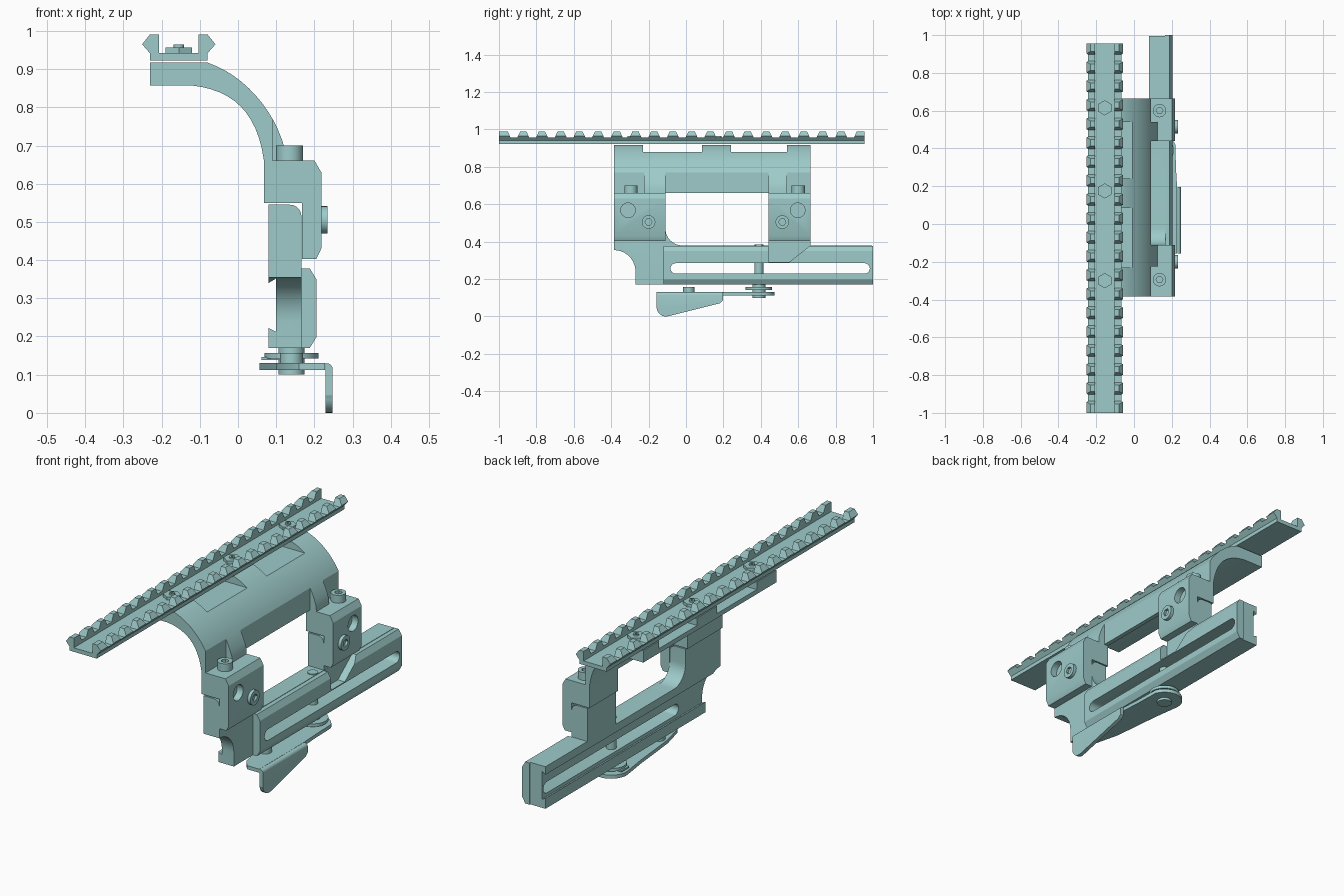
import bpy, bmesh, math
from mathutils import Vector

if "Cube" in bpy.data.objects:
    bpy.data.objects.remove(bpy.data.objects["Cube"])

mat = bpy.data.materials.new("pale_teal")
mat.diffuse_color = (0.34, 0.60, 0.59, 1)
mat.use_nodes = True
mat.node_tree.nodes["Principled BSDF"].inputs["Base Color"].default_value = mat.diffuse_color


def place(axis, p, d):
    """2D point p on the plane across the axis, at depth d."""
    return {"x": (d, p[0], p[1]), "y": (p[0], d, p[1]), "z": (p[0], p[1], d)}[axis]


def prism(name, pts, axis, a, b):
    bm = bmesh.new()
    lo = [bm.verts.new(place(axis, p, a)) for p in pts]
    hi = [bm.verts.new(place(axis, p, b)) for p in pts]
    bm.faces.new(lo)
    bm.faces.new(hi)
    n = len(pts)
    for i in range(n):
        j = (i + 1) % n
        bm.faces.new((lo[i], lo[j], hi[j], hi[i]))
    bmesh.ops.recalc_face_normals(bm, faces=bm.faces)
    me = bpy.data.meshes.new(name)
    bm.to_mesh(me)
    bm.free()
    me.materials.append(mat)
    ob = bpy.data.objects.new(name, me)
    bpy.context.collection.objects.link(ob)
    return ob


def arc(cx, cy, r, a0, a1, n=10):
    return [(cx + r * math.cos(math.radians(a0 + (a1 - a0) * i / n)),
             cy + r * math.sin(math.radians(a0 + (a1 - a0) * i / n))) for i in range(n + 1)]


def disc(name, c, r, axis, a, b, n=32, turn=0):
    return prism(name, arc(c[0], c[1], r, turn, turn + 360, n)[:-1], axis, a, b)


def rect(x0, x1, y0, y1):
    return [(x0, y0), (x1, y0), (x1, y1), (x0, y1)]


def cut(ob, cutter):
    mod = ob.modifiers.new("cut", "BOOLEAN")
    mod.operation, mod.solver, mod.object = "DIFFERENCE", "EXACT", cutter
    bpy.context.view_layer.objects.active = ob
    bpy.ops.object.modifier_apply(modifier=mod.name)
    bpy.data.objects.remove(cutter)


def bezier(p0, p1, p2, p3, n=12):
    out = []
    for i in range(n + 1):
        t = i / n
        s = 1 - t
        out.append(tuple(s**3 * a + 3 * s * s * t * b + 3 * s * t * t * c + t**3 * d
                         for a, b, c, d in zip(p0, p1, p2, p3)))
    return out


# Toothed top rail
RX = -0.155
half = [(0.075, 0.922), (0.075, 0.941), (0.096, 0.965), (0.076, 0.99), (0.052, 0.99), (0.052, 0.942)]
rail = prism("top_rail", [(RX + x, z) for x, z in half] + [(RX - x, z) for x, z in reversed(half)],
             "y", -1.0, 0.955)
for i in range(19):
    y = -0.92 + 0.1 * i
    cut(rail, prism("slot", [(y - 0.018, 0.957), (y + 0.018, 0.957), (y + 0.036, 0.995), (y - 0.036, 0.995)],
                    "x", -0.4, 0.1))

# Hex screws in the rail channel
for y in (-0.3, 0.175, 0.615):
    disc("rail_screw_hex", (RX, y), 0.04, "z", 0.935, 0.957, 6, 30)
    pin = disc("rail_screw_tip", (RX, y), 0.014, "z", 0.95, 0.964, 20)
    cut(pin, disc("socket", (RX, y), 0.007, "z", 0.958, 0.97, 6))

# Curved arm, flattened on its outer side
outer = bezier((-0.08, 0.917), (0.015, 0.885), (0.095, 0.795), (0.123, 0.69))
inner = bezier((0.068, 0.66), (0.05, 0.79), (-0.015, 0.845), (-0.12, 0.857))
arm = prism("curved_arm", [(-0.23, 0.857), (-0.23, 0.917)] + outer + [(0.125, 0.66)] + inner,
            "y", -0.385, 0.665)
for y0, y1 in ((-0.23, 0.085), (0.24, 0.54)):
    cut(arm, prism("pocket", rect(-0.3, 0.05, 0.88, 0.95), "y", y0, y1))
for y0, y1 in ((-0.5, -0.225), (-0.11, 0.44), (0.54, 0.8)):
    cut(arm, prism("flat", rect(0.09, 0.2, 0.6, 0.9), "y", y0, y1))

# Clamp blocks with their screws
block = [(0.068, 0.661), (0.2, 0.661), (0.218, 0.63), (0.218, 0.43), (0.205, 0.403),
         (0.167, 0.403), (0.167, 0.55), (0.068, 0.55)]
for y0, y1, hole_y, side_y, top_y in ((-0.385, -0.11, -0.31, -0.2, -0.295),
                                      (0.44, 0.665, 0.597, 0.515, 0.6)):
    clamp = prism("clamp_block", block, "y", y0, y1)
    cut(clamp, disc("hole", (hole_y, 0.568), 0.039, "x", 0.185, 0.3))
    top = disc("clamp_top_screw", (0.135, top_y), 0.035, "z", 0.65, 0.7)
    cut(top, disc("socket", (0.135, top_y), 0.018, "z", 0.68, 0.75, 6))
    side = disc("clamp_side_screw", (side_y, 0.505), 0.036, "x", 0.21, 0.234)
    cut(side, disc("socket", (side_y, 0.505), 0.019, "x", 0.222, 0.3, 6))

# Base plate with two posts and a dovetail groove at the back
outline = ([(-0.385, 0.545), (-0.385, 0.355)] + arc(-0.385, 0.24, 0.115, 90, 0)
           + [(-0.27, 0.17), (0.995, 0.17), (0.995, 0.38), (0.665, 0.38), (0.665, 0.545), (0.44, 0.545),
              (0.44, 0.38)] + arc(-0.02, 0.47, 0.09, 270, 180) + [(-0.11, 0.545)])
base = prism("base_plate", outline, "x", 0.08, 0.166)
bm = bmesh.new()
bm.from_mesh(base.data)
edges = [e for e in bm.edges if all(v.co.x > 0.16 and v.co.z > 0.54 for v in e.verts)]
bmesh.ops.bevel(bm, geom=edges, offset=0.03, segments=5, profile=0.5, affect="EDGES")
bm.to_mesh(base.data)
bm.free()
cut(base, prism("groove", [(0.05, 0.34), (0.08, 0.34), (0.1, 0.352), (0.1, 0.212), (0.08, 0.222), (0.05, 0.222)],
                "y", -0.6, 1.2))

# Front jaw bar with a notch by the far post
jaw = prism("jaw_bar", [(0.165, 0.378), (0.188, 0.378), (0.205, 0.35), (0.205, 0.198), (0.188, 0.17),
                        (0.165, 0.17)], "y", -0.12, 1.0)
cut(jaw, prism("notch", [(0.44, 0.4), (0.44, 0.29), (0.55, 0.29), (0.665, 0.38), (0.665, 0.4)],
               "x", 0.167, 0.3))

# Long slot through base and jaw
for ob in (base, jaw):
    slot = arc(0.955, 0.257, 0.028, -90, 90, 8) + arc(-0.055, 0.257, 0.028, 90, 270, 8)
    cut(ob, prism("long_slot", slot, "x", 0.0, 0.3))

# Pivot rod, washers and nut
P = (0.14, 0.39)
disc("pivot_rod", P, 0.024, "z", 0.105, 0.384)
disc("pivot_collar", P, 0.034, "z", 0.1, 0.172)
disc("pivot_washer", P, 0.071, "z", 0.142, 0.157)
prism("spring_tab", rect(0.062, 0.13, 0.36, 0.42), "z", 0.138, 0.146)
disc("lever_stud", (0.14, 0.015), 0.03, "z", 0.12, 0.157)

# Lever plate bent down into a handle
prism("lever_plate", arc(0.14, 0.39, 0.084, 20, 190, 16)
      + [(0.075, 0.25), (0.10, 0.0), (0.13, -0.12), (0.16, -0.157), (0.228, -0.157), (0.228, 0.195),
         (0.222, 0.3)], "z", 0.112, 0.13)
handle = prism("lever_handle", [(-0.157, 0.13), (-0.157, 0.045)] + arc(-0.108, 0.049, 0.049, 185, 285, 8)
               + [(0.18, 0.07), (0.197, 0.085), (0.197, 0.13)], "x", 0.229, 0.248)
bm = bmesh.new()
bm.from_mesh(handle.data)
edges = [e for e in bm.edges if all(v.co.x > 0.24 and v.co.z > 0.125 for v in e.verts)]
bmesh.ops.bevel(bm, geom=edges, offset=0.016, segments=4, profile=0.5, affect="EDGES")
bm.to_mesh(handle.data)
bm.free()

# Smooth the curved faces, keep edges sharp
for ob in bpy.context.scene.objects:
    ob.select_set(True)
    bpy.context.view_layer.objects.active = ob
bpy.ops.object.shade_smooth_by_angle(angle=math.radians(30))
